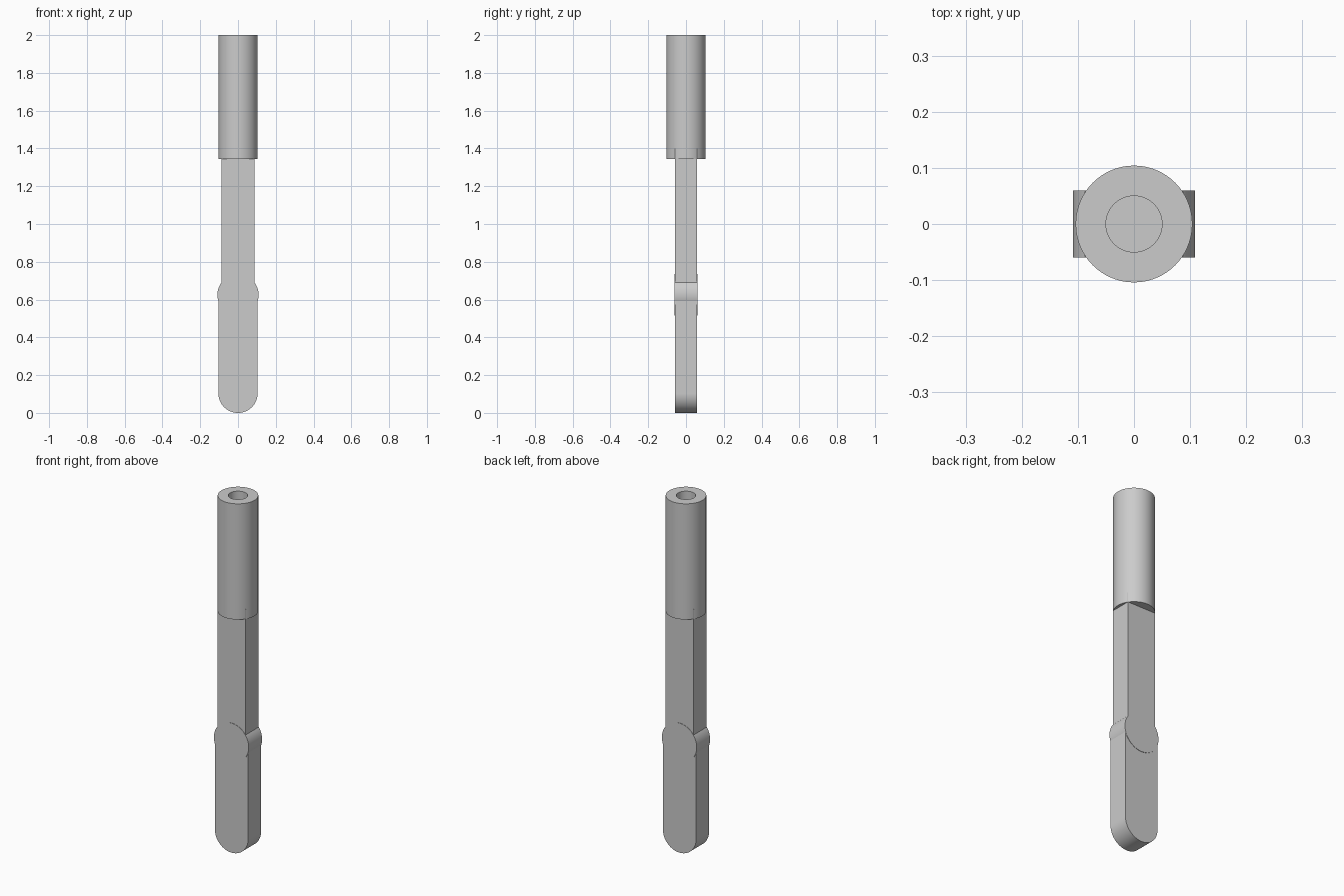
import bpy, bmesh, math

cube = bpy.data.objects.get("Cube")
if cube:
    bpy.data.objects.remove(cube, do_unlink=True)

# Single plain grey
grey = bpy.data.materials.new("light_grey")
grey.use_nodes = True
colour = (0.6, 0.6, 0.6, 1)
grey.diffuse_color = colour
grey.node_tree.nodes["Principled BSDF"].inputs["Base Color"].default_value = colour

SEG = 96


def arc(radius, start, end, steps, centre=0.0):
    """Points on an arc, angles in degrees."""
    angles = [math.radians(start + (end - start) * i / steps) for i in range(steps + 1)]
    return [(radius * math.cos(a), centre + radius * math.sin(a)) for a in angles]


def finish(name, bm):
    bmesh.ops.recalc_face_normals(bm, faces=bm.faces)
    mesh = bpy.data.meshes.new(name)
    bm.to_mesh(mesh)
    bm.free()
    mesh.materials.append(grey)
    obj = bpy.data.objects.new(name, mesh)
    bpy.context.collection.objects.link(obj)
    bpy.ops.object.select_all(action="DESELECT")
    obj.select_set(True)
    bpy.context.view_layer.objects.active = obj
    bpy.ops.object.shade_smooth_by_angle(angle=math.radians(30))
    return obj


def slab(name, outline, half_depth):
    """Extrude an x-z outline evenly to front and back."""
    bm = bmesh.new()
    face = bm.faces.new([bm.verts.new((x, -half_depth, z)) for x, z in outline])
    new = bmesh.ops.extrude_face_region(bm, geom=[face])["geom"]
    verts = [v for v in new if isinstance(v, bmesh.types.BMVert)]
    bmesh.ops.translate(bm, verts=verts, vec=(0, 2 * half_depth, 0))
    return finish(name, bm)


def tube(name, outer, inner, bottom, top):
    """Spin a closed rectangular section around the z axis."""
    bm = bmesh.new()
    section = [(inner, bottom), (outer, bottom), (outer, top), (inner, top)]
    verts = [bm.verts.new((r, 0, z)) for r, z in section]
    edges = [bm.edges.new((verts[i - 1], verts[i])) for i in range(4)]
    bmesh.ops.spin(bm, geom=verts + edges, cent=(0, 0, 0), axis=(0, 0, 1),
                   angle=math.tau, steps=SEG, use_merge=True)
    bmesh.ops.remove_doubles(bm, verts=bm.verts, dist=1e-5)
    return finish(name, bm)


JOINT_Z = 0.625
LOW_R = 0.104

# Lower bar with a rounded tip
slab("lower_bar", arc(LOW_R, 180, 360, SEG // 2, LOW_R)
     + [(LOW_R, JOINT_Z), (-LOW_R, JOINT_Z)], 0.058)

# Round joint, slightly proud of both bars
slab("joint_disc", arc(0.109, 0, 360, SEG, JOINT_Z)[:-1], 0.06)

# Upper bar, its corners just breaking through the sleeve
slab("upper_bar", [(-0.088, JOINT_Z), (0.088, JOINT_Z),
                   (0.088, 1.4), (-0.088, 1.4)], 0.058)

# Hollow round sleeve
tube("sleeve", 0.104, 0.05, 1.345, 2.0)
